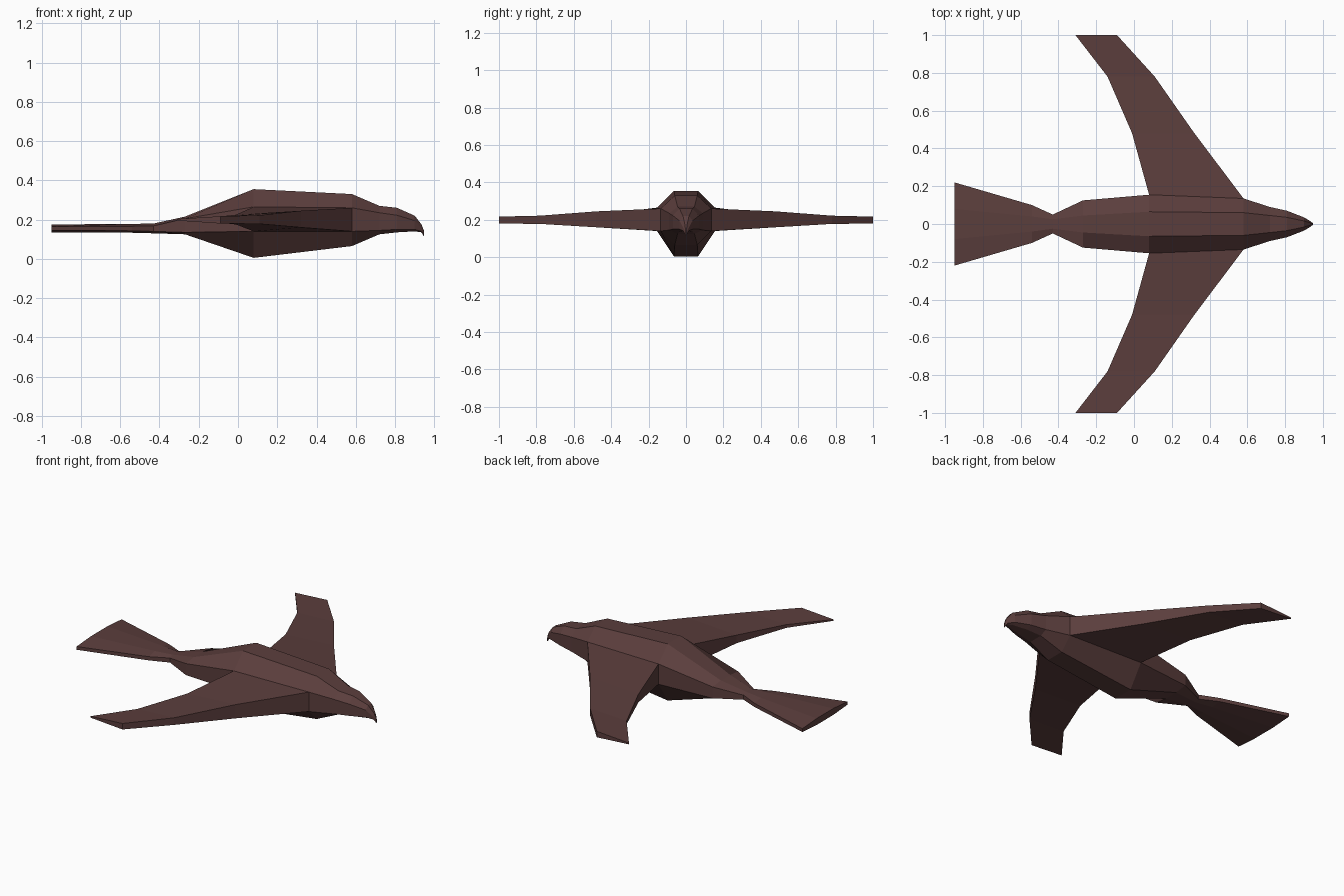
import bpy

if "Cube" in bpy.data.objects:
    bpy.data.objects.remove(bpy.data.objects["Cube"])

plumage = bpy.data.materials.new("dark_brown_plumage")
plumage.diffuse_color = (0.105, 0.048, 0.046, 1)
plumage.use_nodes = True
plumage.node_tree.nodes["Principled BSDF"].inputs["Base Color"].default_value = plumage.diffuse_color


def section(x, ridge, width, top, upper, lower, bottom):
    """Eight-sided cross-section of the body at x."""
    half = [(ridge, top), (width, upper), (width, lower), (ridge, bottom)]
    ring = half + [(-y, z) for y, z in reversed(half)]
    return [(x, y, z) for y, z in ring]


def loft(name, rings, cap_start=False, cap_end=False, skip=()):
    """Skin consecutive rings; skip lists (span, side) pairs left open."""
    n = len(rings[0])
    verts = [v for ring in rings for v in ring]
    faces = []
    for i in range(len(rings) - 1):
        for j in range(n):
            if (i, j) in skip:
                continue
            k = (j + 1) % n
            faces.append((i * n + j, i * n + k, (i + 1) * n + k, (i + 1) * n + j))
    if cap_start:
        faces.append(tuple(reversed(range(n))))
    if cap_end:
        faces.append(tuple(range((len(rings) - 1) * n, len(rings) * n)))
    mesh = bpy.data.meshes.new(name)
    mesh.from_pydata(verts, [], faces)
    mesh.materials.append(plumage)
    obj = bpy.data.objects.new(name, mesh)
    bpy.context.collection.objects.link(obj)
    # consistent outward normals
    import bmesh
    bm = bmesh.new()
    bm.from_mesh(mesh)
    bmesh.ops.recalc_face_normals(bm, faces=bm.faces)
    # open tubes: the face reaching furthest up must point up
    highest = max(bm.faces, key=lambda f: abs(f.normal.z) * 0.5 + f.calc_center_median().z)
    if highest.normal.z < 0:
        bmesh.ops.reverse_faces(bm, faces=bm.faces)
    bm.to_mesh(mesh)
    bm.free()
    return obj


# Shared joints between parts
tail_joint = section(-0.43, 0.025, 0.05, 0.18, 0.168, 0.14, 0.13)
neck_joint = section(0.58, 0.06, 0.135, 0.33, 0.26, 0.14, 0.065)

# Fan tail
loft("tail", [
    section(-0.95, 0.08, 0.22, 0.175, 0.165, 0.145, 0.135),
    section(-0.54, 0.04, 0.10, 0.178, 0.166, 0.143, 0.133),
    tail_joint], cap_start=True)

# Body, open at the sides where the wings join
loft("body", [
    tail_joint,
    section(-0.27, 0.045, 0.125, 0.215, 0.205, 0.135, 0.125),
    section(0.08, 0.065, 0.155, 0.355, 0.265, 0.14, 0.005),
    neck_joint], skip={(2, 1), (2, 5)})

# Head tapering into a hooked beak
loft("head", [
    neck_joint,
    section(0.72, 0.045, 0.09, 0.27, 0.235, 0.145, 0.125),
    section(0.81, 0.035, 0.07, 0.26, 0.222, 0.15, 0.135),
    section(0.90, 0.016, 0.035, 0.22, 0.195, 0.15, 0.14),
    section(0.935, 0.006, 0.014, 0.175, 0.155, 0.14, 0.135),
    section(0.947, 0.002, 0.004, 0.145, 0.135, 0.12, 0.115)], cap_end=True)

# Wing stations: y, then x / low z / high z for leading and trailing edges
stations = [
    ((0.58, 0.135, 0.14, 0.26), (0.08, 0.155, 0.14, 0.265)),
    ((0.32, 0.48, 0.16, 0.245), (-0.01, 0.48, 0.175, 0.225)),
    ((0.11, 0.78, 0.178, 0.222), (-0.14, 0.78, 0.19, 0.21)),
    ((-0.09, 1.0, 0.18, 0.217), (-0.31, 1.0, 0.195, 0.203)),
]
for side, name in ((1, "left_wing"), (-1, "right_wing")):
    rings = []
    for (lx, ly, l0, l1), (tx, ty, t0, t1) in stations:
        rings.append([(lx, side * ly, l0), (lx, side * ly, l1),
                      (tx, side * ty, t1), (tx, side * ty, t0)])
    loft(name, rings, cap_end=True)
